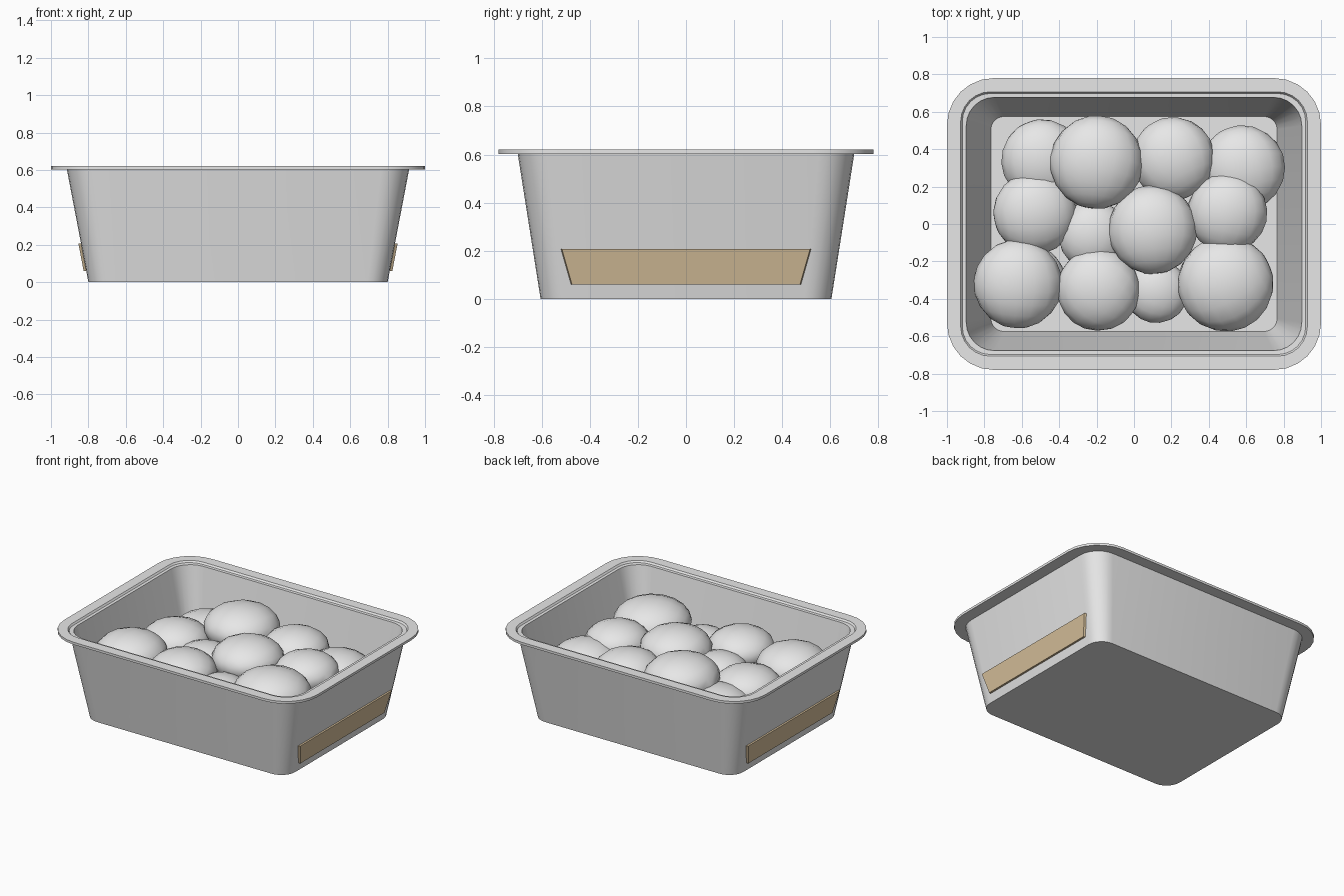
import bpy, bmesh, math, random
from mathutils import Matrix, Vector

random.seed(4)
cube = bpy.data.objects.get("Cube")
if cube:
    bpy.data.objects.remove(cube, do_unlink=True)


def material(name, colour):
    mat = bpy.data.materials.new(name)
    mat.use_nodes = True
    rgba = (*colour, 1)
    mat.diffuse_color = rgba
    mat.node_tree.nodes["Principled BSDF"].inputs["Base Color"].default_value = rgba
    return mat


plastic = material("white plastic", (0.8, 0.8, 0.8))
dough = material("pale dough", (0.82, 0.82, 0.82))
tan = material("tan label", (0.68, 0.53, 0.33))


def finish(bm, name, mat, smooth=True):
    bmesh.ops.recalc_face_normals(bm, faces=bm.faces)
    mesh = bpy.data.meshes.new(name)
    bm.to_mesh(mesh)
    bm.free()
    mesh.materials.append(mat)
    obj = bpy.data.objects.new(name, mesh)
    bpy.context.collection.objects.link(obj)
    if smooth:
        bpy.ops.object.select_all(action="DESELECT")
        obj.select_set(True)
        bpy.context.view_layer.objects.active = obj
        bpy.ops.object.shade_smooth_by_angle(angle=math.radians(35))
    return obj


def rounded_loop(bm, hx, hy, radius, z, steps=6):
    """Ring of vertices round a rectangle with rounded corners."""
    verts = []
    for i, (sx, sy) in enumerate([(1, 1), (-1, 1), (-1, -1), (1, -1)]):
        for k in range(steps + 1):
            a = math.pi / 2 * (i + k / steps)
            verts.append(bm.verts.new((sx * (hx - radius) + radius * math.cos(a),
                                       sy * (hy - radius) + radius * math.sin(a), z)))
    return verts


# Tub: outer wall, flat rim, shallow lid ledge, inner wall and floor
sections = [
    (0.80, 0.605, 0.11, 0.0),
    (0.915, 0.70, 0.15, 0.603),
    (1.0, 0.78, 0.25, 0.603),
    (1.0, 0.78, 0.25, 0.62),
    (0.927, 0.707, 0.16, 0.62),
    (0.918, 0.698, 0.15, 0.608),
    (0.897, 0.677, 0.15, 0.607),
    (0.765, 0.575, 0.07, 0.02),
]
bm = bmesh.new()
loops = [rounded_loop(bm, *s) for s in sections]
for lower, upper in zip(loops, loops[1:]):
    n = len(lower)
    for i in range(n):
        j = (i + 1) % n
        bm.faces.new((lower[i], lower[j], upper[j], upper[i]))
bm.faces.new(loops[0])
bm.faces.new(loops[-1])
finish(bm, "tub", plastic)

# Label strips on the two short sides, following the wall slope
for side, name in ((1, "left_label"), (-1, "right_label")):
    bm = bmesh.new()
    rings = []
    for depth, inset in ((-0.006, 0.0), (0.014, 0.006)):
        ring = []
        for z, half in ((0.06, 0.48), (0.207, 0.522)):
            x = 0.80 + 0.19 * z + depth
            for s in ((-1, 1) if z < 0.1 else (1, -1)):
                ring.append(bm.verts.new((side * x, s * (half - inset), z)))
        rings.append(ring)
        bm.faces.new(ring)
    for i in range(4):
        j = (i + 1) % 4
        bm.faces.new((rings[0][i], rings[0][j], rings[1][j], rings[1][i]))
    finish(bm, name, tan, smooth=False)


def dough_ball(name, x, y, z, radius):
    """Flattened ball with its poles turned to the side."""
    bm = bmesh.new()
    bmesh.ops.create_uvsphere(bm, u_segments=16, v_segments=10, radius=radius)
    turn = Matrix.Rotation(random.uniform(0, math.tau), 4, "Z") @ Matrix.Rotation(math.radians(80), 4, "Y")
    squash = Matrix.Diagonal((1, 1, 0.6, 1))
    bmesh.ops.transform(bm, verts=bm.verts,
                        matrix=Matrix.Translation(Vector((x, y, z))) @ squash @ turn)
    finish(bm, name, dough)


# Dough balls: a visible top layer, each resting on a smaller one beneath
balls = [
    (-0.62, -0.32, 0.41, 0.238), (-0.19, -0.35, 0.41, 0.222),
    (0.49, -0.32, 0.425, 0.256), (0.12, -0.36, 0.355, 0.17),
    (0.10, -0.03, 0.45, 0.238), (-0.53, 0.06, 0.38, 0.222),
    (-0.22, -0.06, 0.37, 0.185), (0.50, 0.06, 0.43, 0.213),
    (0.21, 0.35, 0.41, 0.222), (0.58, 0.30, 0.36, 0.228),
    (-0.49, 0.34, 0.34, 0.22), (-0.20, 0.33, 0.46, 0.25),
]
for number, (x, y, z, radius) in enumerate(balls, 1):
    dough_ball(f"dough_ball_{number}", x, y, z, radius)
    low = 0.8 * radius
    dough_ball(f"lower_ball_{number}", x * 0.9, y * 0.95, 0.02 + 0.6 * low, low)
